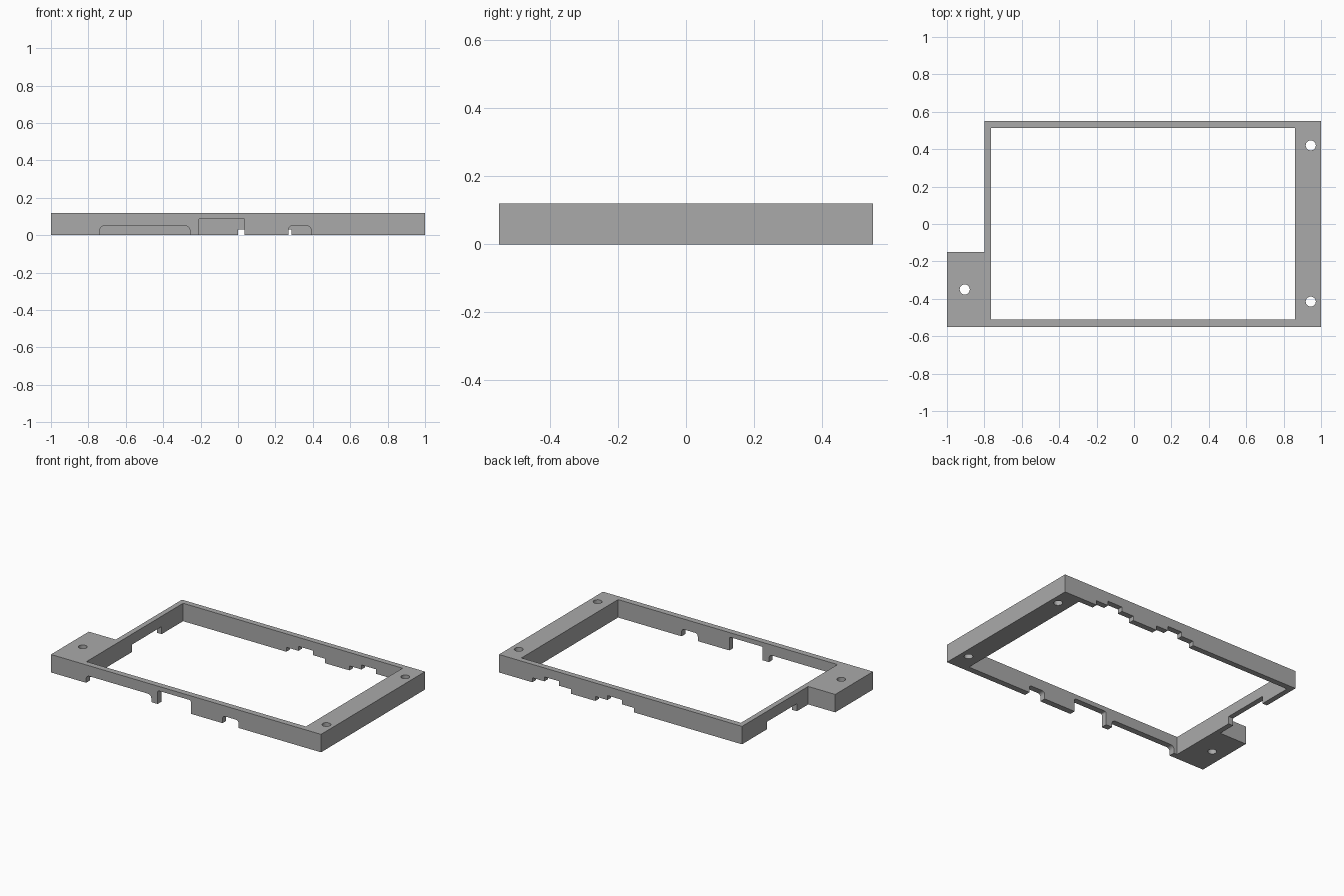
import bpy
import math
from mathutils import Vector

cube = bpy.data.objects.get("Cube")
if cube:
    bpy.data.objects.remove(cube, do_unlink=True)

HEIGHT = 0.12

grey = bpy.data.materials.new("light_grey")
grey.use_nodes = True
grey.diffuse_color = (0.4, 0.4, 0.4, 1)
grey.node_tree.nodes["Principled BSDF"].inputs["Base Color"].default_value = (0.4, 0.4, 0.4, 1)


def prism(name, ring, sweep):
    """Solid made by sweeping a closed ring of points along a vector."""
    n = len(ring)
    base = [Vector(p) for p in ring]
    verts = base + [p + Vector(sweep) for p in base]
    faces = [list(range(n))[::-1], list(range(n, 2 * n))]
    faces += [[i, (i + 1) % n, (i + 1) % n + n, i + n] for i in range(n)]
    mesh = bpy.data.meshes.new(name)
    mesh.from_pydata(verts, [], faces)
    obj = bpy.data.objects.new(name, mesh)
    bpy.context.scene.collection.objects.link(obj)
    # Keep normals outward whichever way the ring winds
    normal = sum((base[i].cross(base[(i + 1) % n]) for i in range(n)), Vector())
    if normal.dot(Vector(sweep)) < 0:
        mesh.flip_normals()
    return obj


def cut(target, cutter):
    """Subtract the cutter from the target and discard it."""
    cutter.hide_render = True
    mod = target.modifiers.new("cut", 'BOOLEAN')
    mod.operation = 'DIFFERENCE'
    mod.solver = 'EXACT'
    mod.object = cutter
    bpy.context.view_layer.objects.active = target
    bpy.ops.object.modifier_apply(modifier=mod.name)
    bpy.data.objects.remove(cutter, do_unlink=True)


def notch_profile(a, b, top, r):
    """Opening from a to b, open at the bottom, with rounded upper corners."""
    pts = [(a, -0.1), (b, -0.1)]
    for centre, start in ((b - r, 0), (a + r, 90)):
        for k in range(6 if r else 1):
            t = math.radians(start + 18 * k)
            pts.append((centre + r * math.cos(t), top - r + r * math.sin(t))
                       if r else (centre, top))
    return pts


# Frame body with the mounting block at its right front corner
outline = [(-1, -0.55), (1, -0.55), (1, 0.55), (-0.8, 0.55), (-0.8, -0.15), (-1, -0.15)]
frame = prism("bezel_frame", [(x, y, 0) for x, y in outline], (0, 0, HEIGHT))
frame.data.materials.append(grey)

# Central window
window = [(-0.765, -0.51), (0.86, -0.51), (0.86, 0.512), (-0.765, 0.512)]
cut(frame, prism("window_cutter", [(x, y, -0.1) for x, y in window], (0, 0, 0.4)))

# Screw holes
for hx, hy in ((-0.905, -0.35), (0.945, 0.42), (0.945, -0.415)):
    ring = [(hx + 0.027 * math.cos(math.tau * k / 32),
             hy + 0.027 * math.sin(math.tau * k / 32), -0.1) for k in range(32)]
    cut(frame, prism("hole_cutter", ring, (0, 0, 0.4)))

# Front wall openings
for a, b, top, r in ((-0.74, -0.257, 0.05, 0.025),
                     (-0.21, 0.036, 0.09, 0.01),
                     (0.27, 0.39, 0.05, 0.02)):
    ring = [(s, -0.6, z) for s, z in notch_profile(a, b, top, r)]
    cut(frame, prism("front_cutter", ring, (0, 0.14, 0)))

# Back wall openings: two stepped notches, shallow with a deeper middle
for centre in (0.143, 0.61):
    for half, top in ((0.143, 0.03), (0.054, 0.06)):
        ring = [(s, 0.6, z) for s, z in notch_profile(centre - half, centre + half, top, 0)]
        cut(frame, prism("back_cutter", ring, (0, -0.14, 0)))

# Right wall opening
ring = [(-0.9, s, z) for s, z in notch_profile(-0.03, 0.285, 0.05, 0)]
cut(frame, prism("side_cutter", ring, (0.2, 0, 0)))

# Smooth hole walls, crisp edges elsewhere
bpy.ops.object.select_all(action='DESELECT')
frame.select_set(True)
bpy.context.view_layer.objects.active = frame
bpy.ops.object.shade_smooth_by_angle(angle=math.radians(25))
